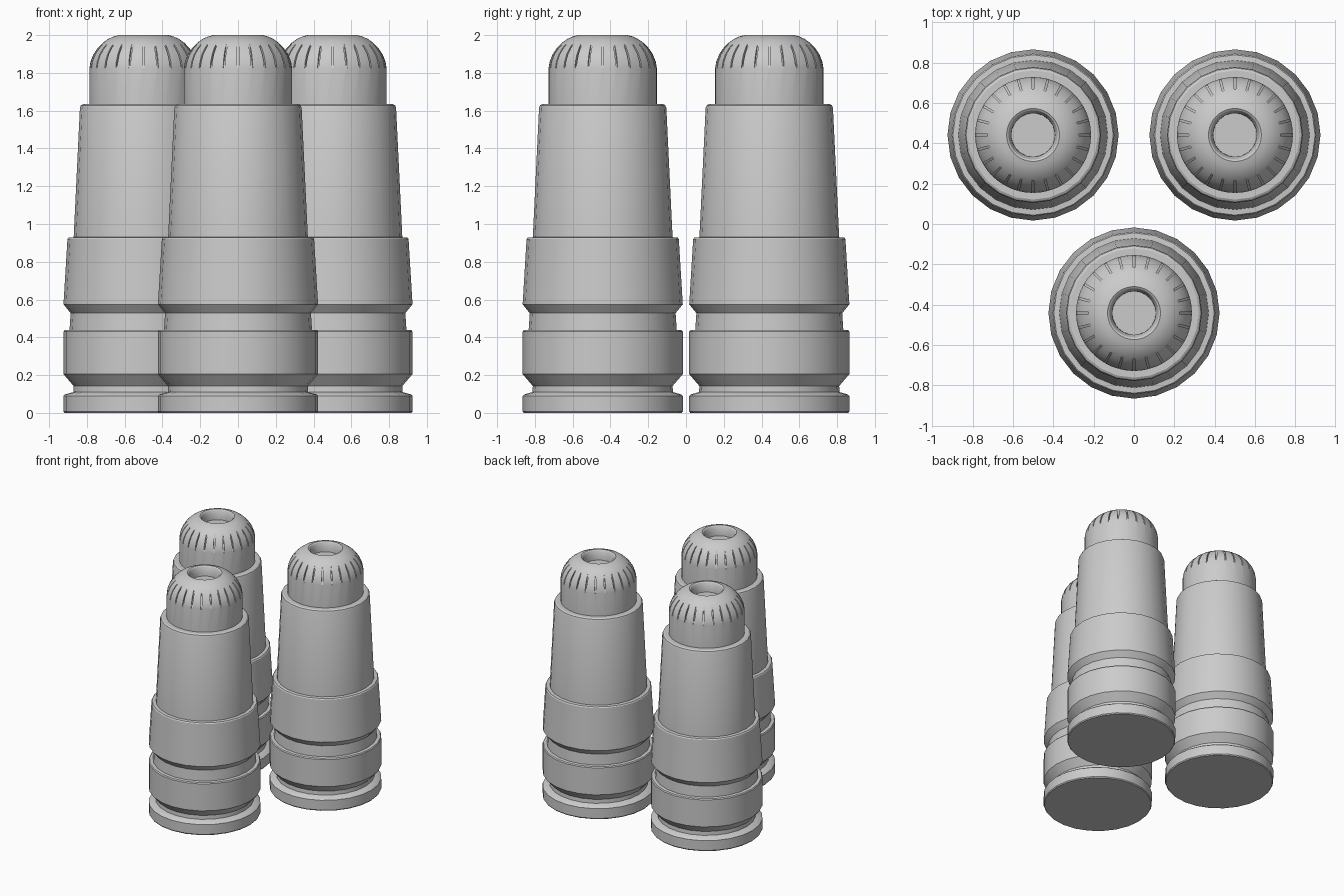
import bpy, bmesh, math
from mathutils import Vector, Matrix

if "Cube" in bpy.data.objects:
    bpy.data.objects.remove(bpy.data.objects["Cube"])

metal = bpy.data.materials.new("grey metal")
metal.diffuse_color = (0.6, 0.6, 0.6, 1)
metal.use_nodes = True
metal.node_tree.nodes["Principled BSDF"].inputs["Base Color"].default_value = metal.diffuse_color


def make_object(name, bm):
    bmesh.ops.recalc_face_normals(bm, faces=bm.faces)
    mesh = bpy.data.meshes.new(name)
    bm.to_mesh(mesh)
    bm.free()
    mesh.materials.append(metal)
    obj = bpy.data.objects.new(name, mesh)
    bpy.context.collection.objects.link(obj)
    return obj


def lathe(name, profile, sides):
    """Revolve (radius, height) points; both ends are capped."""
    bm = bmesh.new()
    rings = []
    for r, z in profile:
        rings.append([bm.verts.new((r * math.cos(2 * math.pi * i / sides),
                                    r * math.sin(2 * math.pi * i / sides), z))
                      for i in range(sides)])
    for a, b in zip(rings, rings[1:]):
        for i in range(sides):
            j = (i + 1) % sides
            bm.faces.new((a[i], a[j], b[j], b[i]))
    bm.faces.new(rings[0][::-1])
    bm.faces.new(rings[-1])
    return make_object(name, bm)


def smooth(obj):
    bpy.ops.object.select_all(action='DESELECT')
    obj.select_set(True)
    bpy.context.view_layer.objects.active = obj
    bpy.ops.object.shade_smooth_by_angle(angle=math.radians(30))


# Casing: rim, lower groove, band, upper groove, tapered sleeve, tapered neck
casing = lathe("casing", [
    (0.418, 0.0), (0.424, 0.008), (0.424, 0.09), (0.415, 0.098),
    (0.372, 0.11), (0.370, 0.142), (0.424, 0.205), (0.424, 0.43),
    (0.418, 0.438), (0.392, 0.44), (0.386, 0.528), (0.424, 0.575),
    (0.403, 0.92), (0.397, 0.928), (0.370, 0.93), (0.337, 1.615),
    (0.332, 1.628), (0.320, 1.635), (0.280, 1.635)], 24)

# Domed tip with a shallow hollow in its nose
tip = lathe("tip", [
    (0.287, 1.60), (0.287, 1.825), (0.281, 1.86), (0.266, 1.898),
    (0.243, 1.932), (0.215, 1.96), (0.187, 1.98), (0.158, 1.993),
    (0.131, 2.0), (0.122, 1.994), (0.108, 1.965), (0.107, 1.92)], 48)

# Slot cutter: thin radial blades around the dome
bm = bmesh.new()
blade = [(0.283, 1.825), (0.330, 1.825), (0.330, 1.95), (0.222, 1.95)]
half = 0.0045
for i in range(24):
    rot = Matrix.Rotation(2 * math.pi * i / 24, 3, 'Z')
    left = [bm.verts.new(rot @ Vector((r, -half, z))) for r, z in blade]
    right = [bm.verts.new(rot @ Vector((r, half, z))) for r, z in blade]
    bm.faces.new(left)
    bm.faces.new(right[::-1])
    for k in range(4):
        n = (k + 1) % 4
        bm.faces.new((left[n], left[k], right[k], right[n]))
cutter = make_object("slot_cutter", bm)
cutter.hide_render = True

cut = tip.modifiers.new("slots", 'BOOLEAN')
cut.operation = 'DIFFERENCE'
cut.solver = 'EXACT'
cut.object = cutter
bpy.context.view_layer.objects.active = tip
bpy.ops.object.modifier_apply(modifier=cut.name)
bpy.data.objects.remove(cutter)

smooth(casing)
smooth(tip)

# Three copies in a triangle
spots = [("front", 0.0, -0.441), ("back_left", -0.5, 0.441), ("back_right", 0.5, 0.441)]
for part in (casing, tip):
    base = part.name
    for k, (label, x, y) in enumerate(spots):
        obj = part
        if k:
            obj = part.copy()
            bpy.context.collection.objects.link(obj)
        obj.name = f"{base}_{label}"
        obj.location = (x, y, 0)
